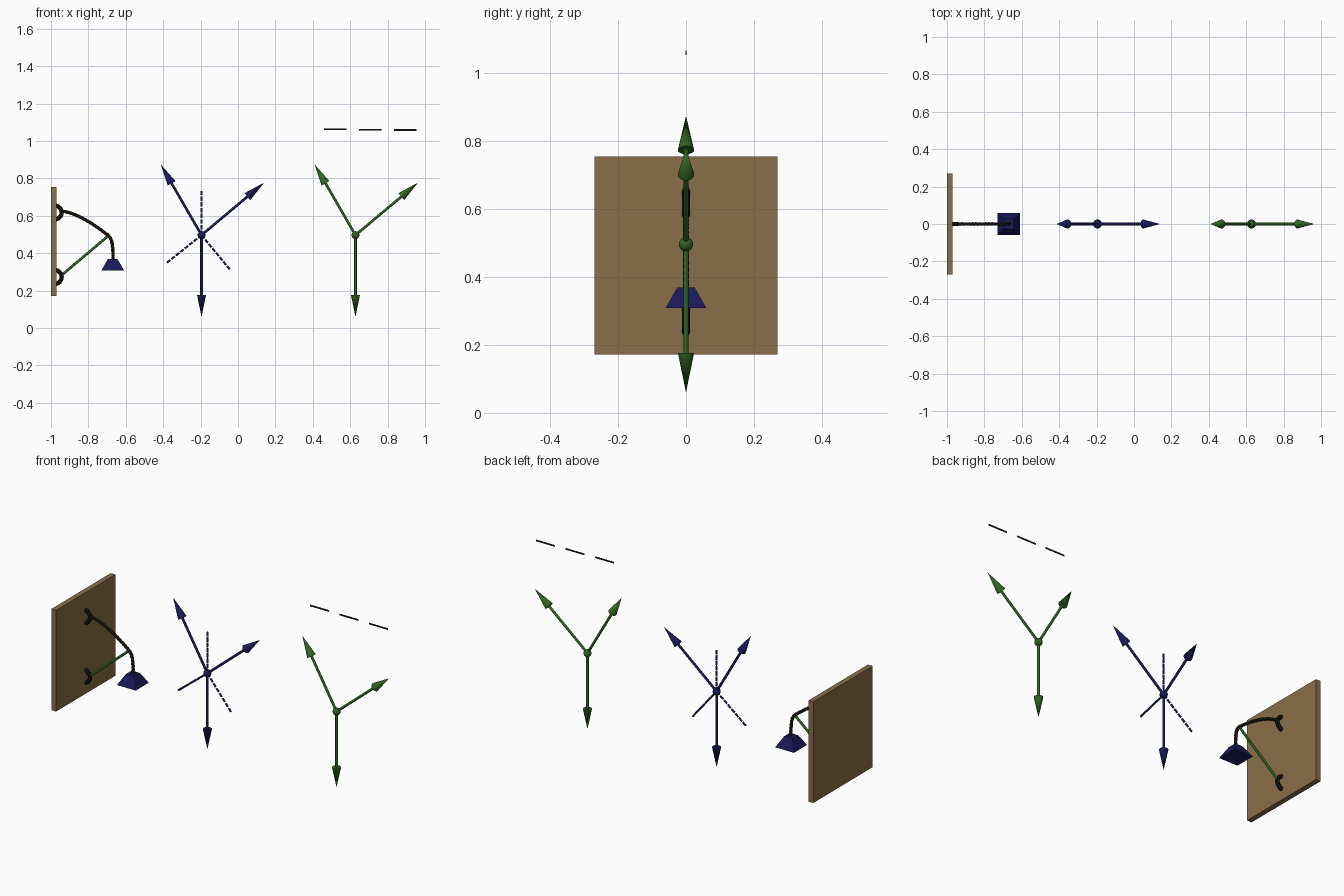
import bpy
from math import sin, cos, pi, radians
from mathutils import Vector
from mathutils.geometry import interpolate_bezier

if "Cube" in bpy.data.objects:
    bpy.data.objects.remove(bpy.data.objects["Cube"])


def material(name, rgb):
    m = bpy.data.materials.new(name)
    m.diffuse_color = (*rgb, 1)
    m.use_nodes = True
    m.node_tree.nodes["Principled BSDF"].inputs["Base Color"].default_value = m.diffuse_color
    return m


WOOD = material("wood", (0.25, 0.16, 0.065))
BLACK = material("black", (0.008, 0.008, 0.008))
ROPE = material("rope_brown", (0.03, 0.02, 0.012))
BLUE = material("navy", (0.01, 0.01, 0.10))
GREEN = material("green", (0.03, 0.13, 0.015))


def finish(name, mat, smooth=True):
    ob = bpy.context.object
    ob.name = name
    ob.data.materials.append(mat)
    if smooth:
        bpy.ops.object.shade_smooth_by_angle(angle=radians(40))
    return ob


def box(name, centre, size, mat):
    bpy.ops.mesh.primitive_cube_add(size=1, location=centre)
    bpy.context.object.scale = size
    bpy.ops.object.transform_apply(location=False, rotation=False, scale=True)
    return finish(name, mat, False)


def rod(name, a, b, r1, r2, mat, sides=20):
    a, b = Vector(a), Vector(b)
    bpy.ops.mesh.primitive_cone_add(vertices=sides, radius1=r1, radius2=r2,
                                    depth=(b - a).length, location=(a + b) / 2,
                                    rotation=(b - a).to_track_quat('Z', 'Y').to_euler())
    return finish(name, mat)


def tube(name, strands, radius, mat):
    cu = bpy.data.curves.new(name, 'CURVE')
    cu.dimensions = '3D'
    cu.bevel_depth = radius
    cu.bevel_resolution = 2
    cu.use_fill_caps = True
    for pts in strands:
        sp = cu.splines.new('POLY')
        sp.points.add(len(pts) - 1)
        for p, co in zip(sp.points, pts):
            p.co = (*co, 1)
    ob = bpy.data.objects.new(name, cu)
    bpy.context.collection.objects.link(ob)
    bpy.ops.object.select_all(action='DESELECT')
    ob.select_set(True)
    bpy.context.view_layer.objects.active = ob
    bpy.ops.object.convert(target='MESH')
    return finish(name, mat)


def ray(centre, degrees, length):
    a = radians(degrees)
    return centre + Vector((cos(a), 0, sin(a))) * length


# wall panel with two half-ring hooks
box("wall_panel", (-0.985, 0, 0.464), (0.03, 0.54, 0.583), WOOD)
for label, z in (("upper", 0.618), ("lower", 0.273)):
    arc = [ray(Vector((-0.98, 0, z)), -100 + 200 * i / 20, 0.037) for i in range(21)]
    tube(label + "_hook", [arc], 0.0115, BLACK)

# rope twisted from three strands, bending over the strut
V = Vector
path = interpolate_bezier(V((-0.94, 0, 0.625)), V((-0.86, 0, 0.615)),
                          V((-0.77, 0, 0.555)), V((-0.70, 0, 0.50)), 60)
path += interpolate_bezier(V((-0.70, 0, 0.50)), V((-0.675, 0, 0.48)),
                           V((-0.668, 0, 0.46)), V((-0.668, 0, 0.36)), 40)[1:]
strands = []
for s in range(3):
    pts, dist = [], 0
    for i, p in enumerate(path):
        q0, q1 = path[max(i - 1, 0)], path[min(i + 1, len(path) - 1)]
        if i:
            dist += (p - path[i - 1]).length
        t = (q1 - q0).normalized()
        side = Vector((0, 1, 0))
        a = dist * 2 * pi / 0.06 + s * 2 * pi / 3
        pts.append(p + (side * cos(a) + t.cross(side) * sin(a)) * 0.0045)
    strands.append(pts)
tube("rope", strands, 0.0052, ROPE)

# strut and hanging weight
rod("strut", (-0.938, 0, 0.287), (-0.694, 0, 0.493), 0.007, 0.007, GREEN, 16)
bpy.ops.mesh.primitive_cone_add(vertices=4, radius1=0.06 * 2 ** 0.5, radius2=0.026 * 2 ** 0.5,
                                depth=0.06, location=(-0.67, 0, 0.339), rotation=(0, 0, pi / 4))
finish("hanging_weight", BLUE, False)


# two force diagrams: a ball with three arrows
def force_diagram(prefix, centre, mat):
    bpy.ops.mesh.primitive_uv_sphere_add(segments=24, ring_count=14, radius=0.021, location=centre)
    finish(prefix + "_joint", mat)
    for label, ang in (("left", 120), ("right", 40), ("down", 270)):
        neck, tip = ray(centre, ang, 0.32), ray(centre, ang, 0.437)
        rod(f"{prefix}_{label}_arrow_shaft", centre, neck, 0.007, 0.007, mat)
        rod(f"{prefix}_{label}_arrow_head", neck, tip, 0.024, 0, mat)


hub = Vector((-0.195, 0, 0.497))
force_diagram("blue", hub, BLUE)
force_diagram("green", Vector((0.628, 0, 0.497)), GREEN)

# dashed guide lines on the blue diagram
for label, ang in (("up", 90), ("left", 218.5), ("right", 309.5)):
    for i in range(8):
        rod(f"{label}_guide_dash_{i + 1}", ray(hub, ang, 0.0305 * i),
            ray(hub, ang, 0.0305 * i + 0.0235), 0.0055, 0.0055, BLUE, 12)

# thin flat bars above the green diagram
for i in range(3):
    box(f"flat_bar_{i + 1}", (0.519 + 0.188 * i, 0, 1.063 - 0.002 * i), (0.121, 0.002, 0.009), BLACK)
